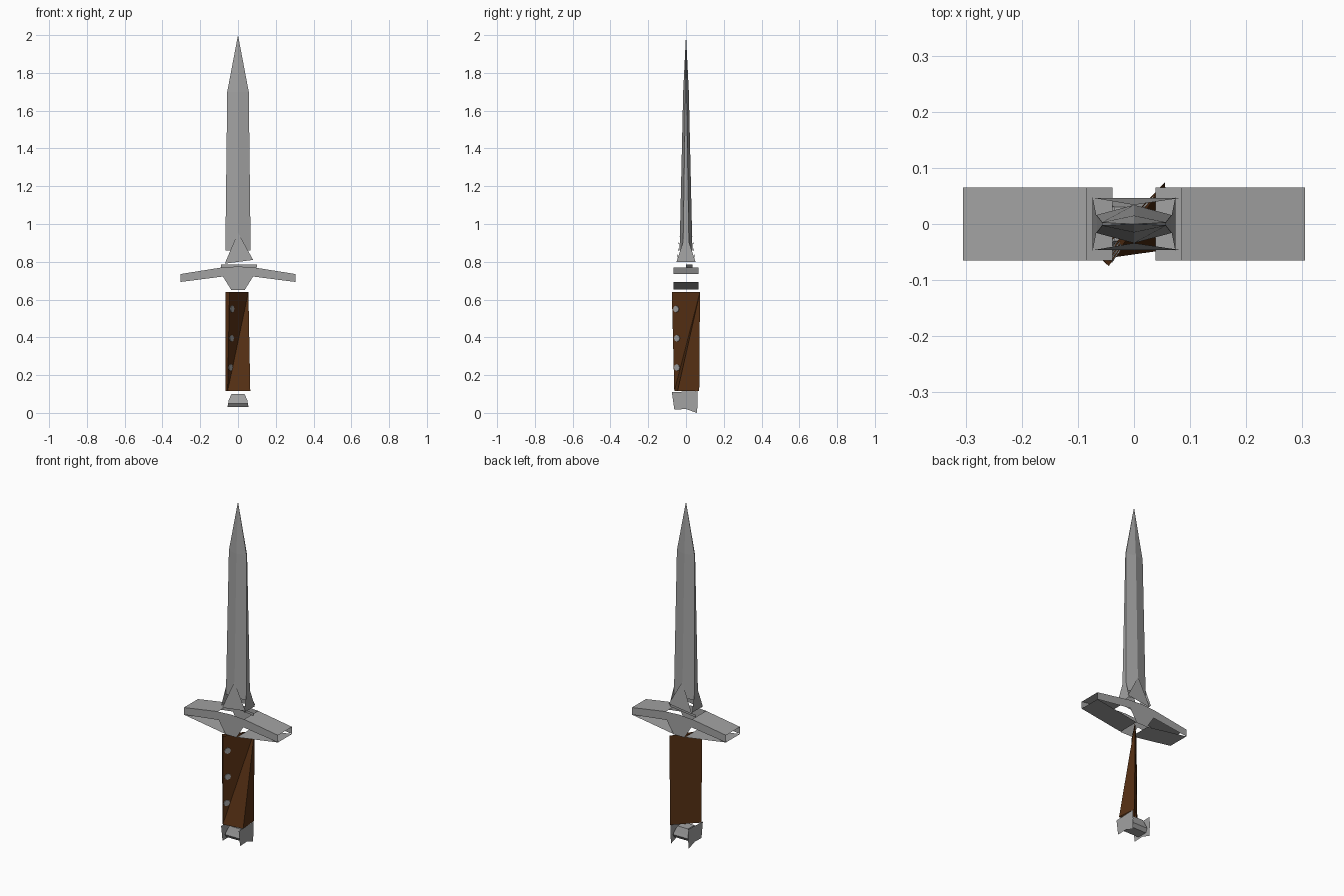
import bpy, math
from mathutils import Vector

if "Cube" in bpy.data.objects:
    bpy.data.objects.remove(bpy.data.objects["Cube"])

def material(name, rgb):
    m = bpy.data.materials.new(name)
    m.diffuse_color = (*rgb, 1)
    m.use_nodes = True
    m.node_tree.nodes["Principled BSDF"].inputs["Base Color"].default_value = m.diffuse_color
    return m

STEEL = material("grey steel", (0.36, 0.36, 0.36))
LEATHER = material("brown grip", (0.095, 0.03, 0.007))

def build(name, verts, faces, mat):
    me = bpy.data.meshes.new(name)
    me.from_pydata([tuple(v) for v in verts], [], faces)
    me.materials.append(mat)
    ob = bpy.data.objects.new(name, me)
    bpy.context.collection.objects.link(ob)
    return ob

# Blade: six-sided section tapering to a point
def section(z, w, t, e):
    return [(-w, -e, z), (0, -t, z), (w, -e, z), (w, e, z), (0, t, z), (-w, e, z)]

verts = section(0.86, 0.067, 0.034, 0.016) + section(1.70, 0.057, 0.015, 0.003) + [(0, 0, 2.0)]
faces = [(i, (i + 1) % 6, 6 + (i + 1) % 6, 6 + i) for i in range(6)]
faces += [(6 + i, 6 + (i + 1) % 6, 12) for i in range(6)]
build("blade", verts, faces, STEEL)

# Collar: four triangular plates around the blade root
for s, side in ((-1, "front"), (1, "back")):
    build("collar_" + side, [(-0.07, s * 0.046, 0.79), (0.08, s * 0.046, 0.81), (0, s * 0.034, 0.955)],
          [(0, 1, 2)], STEEL)
for s, side in ((-1, "left"), (1, "right")):
    build("collar_" + side, [(s * 0.074, -0.05, 0.80), (s * 0.074, 0.05, 0.80), (s * 0.064, 0, 0.95)],
          [(0, 1, 2)], STEEL)

# Thin sliver between blade and guard
build("blade_seat", [(-0.09, 0.035, 0.77), (0.10, 0, 0.77), (0.10, 0, 0.785), (-0.09, 0.035, 0.785)],
      [(0, 1, 2, 3)], STEEL)

# Guard: open shell of front/back faces and sloping plates
D = 0.065
half = [(0, 0.775), (0.085, 0.77), (0.305, 0.735), (0.305, 0.693), (0.08, 0.722), (0.035, 0.65), (0, 0.65)]
for s, side in ((-1, "front"), (1, "back")):
    v, f = [], []
    for m in (-1, 1):
        b = len(v)
        v += [(m * x, s * D, z) for x, z in half]
        f += [(b, b + 1, b + 4, b + 5, b + 6), (b + 1, b + 2, b + 3, b + 4)]
    build("guard_" + side, v, f, STEEL)
for s, side in ((-1, "left"), (1, "right")):
    for part, (x0, z0), (x1, z1) in (("top", (0.085, 0.77), (0.305, 0.735)),
                                     ("bottom", (0.038, 0.652), (0.305, 0.693))):
        build(f"guard_{part}_{side}", [(s * x0, -D, z0), (s * x1, -D, z1), (s * x1, D, z1), (s * x0, D, z0)],
              [(0, 1, 2, 3)], STEEL)

# Grip: diagonal twisted sheet with a folded lower corner
T, B = 0.64, 0.115
grip = [(-0.045, -0.075, T), (0.055, 0.074, T), (-0.065, -0.057, T),
        (-0.055, -0.062, B), (0.065, -0.045, B), (0.055, 0.070, B), (-0.065, -0.050, B)]
build("grip", grip, [(0, 3, 1), (3, 4, 1), (4, 5, 1), (1, 5, 6, 2), (2, 6, 3, 0)], LEATHER)

# Rivets: small discs set on the grip face
a, b, c = Vector(grip[0]), Vector(grip[3]), Vector(grip[1])
n = (b - a).cross(c - a).normalized()
if n.y > 0:
    n = -n
u = Vector((0, 0, 1)).cross(n).normalized()
w = n.cross(u)
for k, (x, y, z) in enumerate([(-0.03, -0.053, 0.55), (-0.036, -0.046, 0.395), (-0.042, -0.046, 0.24)]):
    p = Vector((x, y, z))
    p -= n * (p - a).dot(n)
    ring = [p + 0.018 * (u * math.cos(i * math.pi / 4) + w * math.sin(i * math.pi / 4)) for i in range(8)]
    v = [q - n * 0.002 for q in ring] + [q + n * 0.004 for q in ring]
    f = [(i, (i + 1) % 8, 8 + (i + 1) % 8, 8 + i) for i in range(8)] + [tuple(range(8, 16))]
    build(f"rivet_{k + 1}", v, f, STEEL)

# Pommel: two side cheeks joined by a waisted bar
cheek = [(-0.075, 0.11), (0.06, 0.115), (0.062, 0.06), (0.058, 0.0), (0.0, 0.02), (-0.062, 0.018), (-0.068, 0.06)]
for s, side in ((-1, "left"), (1, "right")):
    build("pommel_" + side, [(s * 0.057, y, z) for y, z in cheek], [tuple(range(7))], STEEL)
bar = [(-0.03, 0.03, 0.056), (-0.045, 0.05, 0.052), (-0.04, 0.065, 0.05), (-0.03, 0.10, 0.035),
       (0.03, 0.10, 0.035), (0.04, 0.065, 0.05), (0.045, 0.05, 0.052), (0.03, 0.03, 0.056)]
v = [(-x, y, z) for y, z, x in bar] + [(x, y, z) for y, z, x in bar]
build("pommel_bar", v, [(i, (i + 1) % 8, 8 + (i + 1) % 8, 8 + i) for i in range(8)], STEEL)
